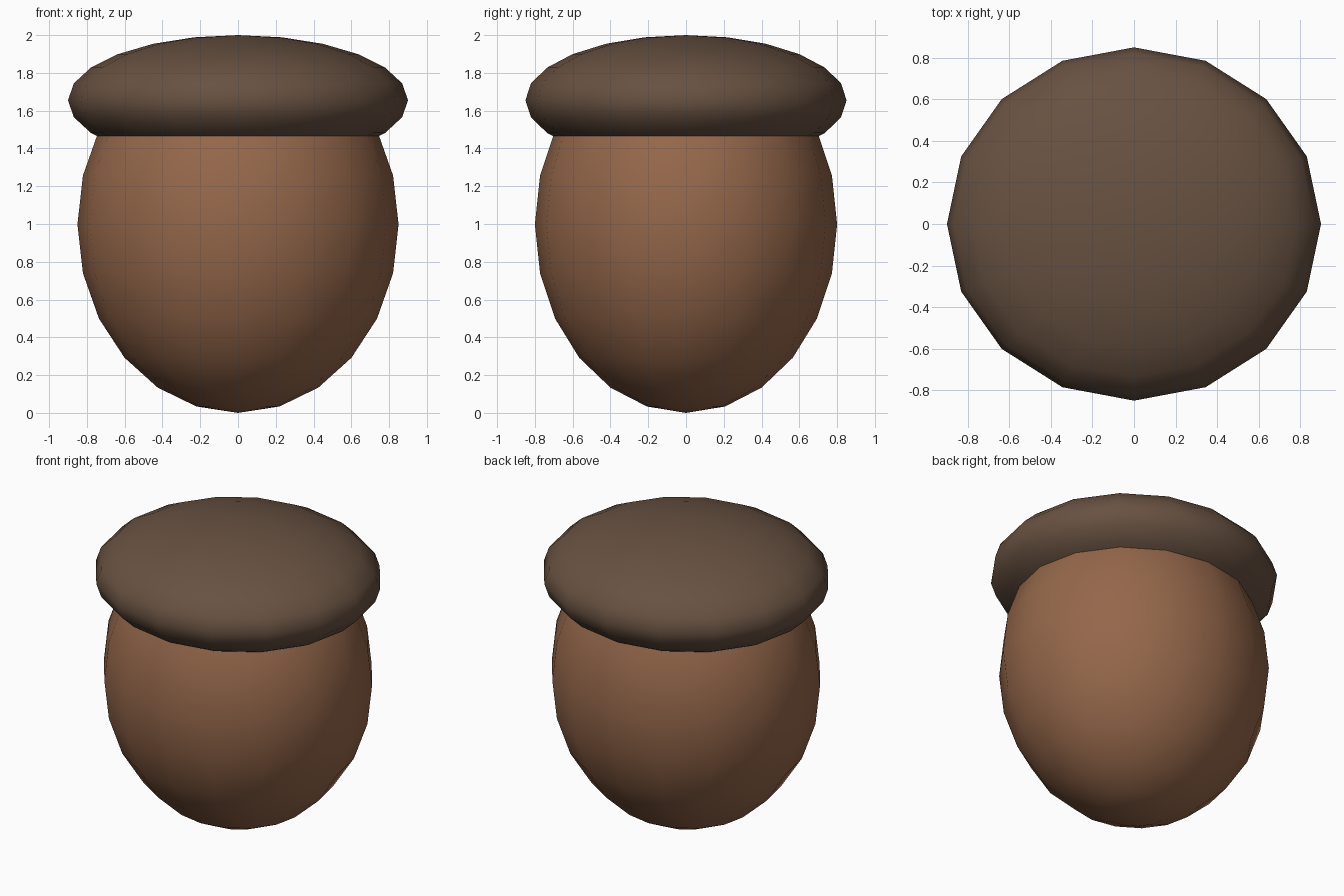
import bpy

if "Cube" in bpy.data.objects:
    bpy.data.objects.remove(bpy.data.objects["Cube"])


def material(name, color):
    mat = bpy.data.materials.new(name)
    mat.diffuse_color = (*color, 1.0)
    mat.use_nodes = True
    mat.node_tree.nodes["Principled BSDF"].inputs["Base Color"].default_value = mat.diffuse_color
    return mat


def ellipsoid(name, centre_z, radii, mat):
    """Smooth low-poly ellipsoid with 16 segments and 12 rings."""
    bpy.ops.mesh.primitive_uv_sphere_add(
        segments=16, ring_count=12, radius=1, location=(0, 0, centre_z))
    obj = bpy.context.object
    obj.name = name
    obj.scale = radii
    bpy.ops.object.transform_apply(location=False, rotation=False, scale=True)
    obj.data.materials.append(mat)
    bpy.ops.object.shade_smooth()
    return obj


# Nut body, reaching just under the top of the cap
ellipsoid("nut_body", 0.998, (0.85, 0.80, 0.998),
          material("warm brown", (0.30, 0.136, 0.069)))

# Wide flattened cap sunk over the top of the nut
ellipsoid("nut_cap", 1.655, (0.90, 0.85, 0.345),
          material("dark brown", (0.138, 0.083, 0.053)))
